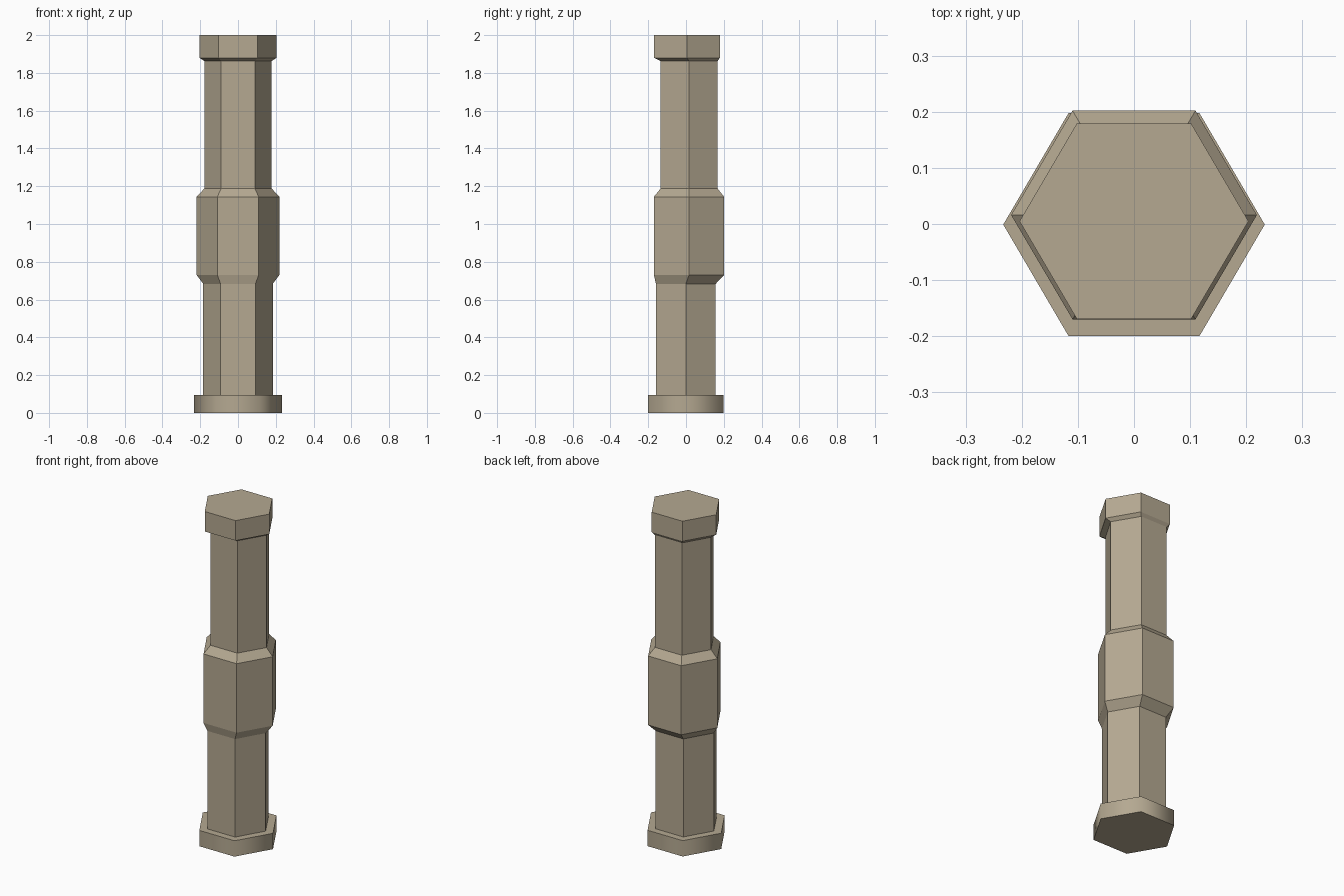
import bpy, bmesh, math

if "Cube" in bpy.data.objects:
    bpy.data.objects.remove(bpy.data.objects["Cube"])

stone = bpy.data.materials.new("tan_stone")
stone.diffuse_color = (0.46, 0.395, 0.285, 1)
stone.use_nodes = True
stone.node_tree.nodes["Principled BSDF"].inputs["Base Color"].default_value = stone.diffuse_color


def hex_loft(name, rings, cap_bottom=False, cap_top=False, smooth_sides=False):
    """Six-sided loft; each ring is (z, half width in x, y min, y max)."""
    bm = bmesh.new()
    loops = []
    for z, r, y0, y1 in rings:
        cy, ry = (y0 + y1) / 2, (y1 - y0) / math.sqrt(3)
        loops.append([bm.verts.new((r * math.cos(i * math.pi / 3),
                                    cy + ry * math.sin(i * math.pi / 3), z))
                      for i in range(6)])
    for low, high in zip(loops, loops[1:]):
        for i in range(6):
            j = (i + 1) % 6
            f = bm.faces.new((low[i], low[j], high[j], high[i]))
            f.normal_update()
            f.smooth = smooth_sides and abs(f.normal.z) < 0.5
    if cap_bottom:
        bm.faces.new(loops[0][::-1])
    if cap_top:
        bm.faces.new(loops[-1])
    if smooth_sides:
        # keep the rims crisp while the vertical sides shade smoothly
        for e in bm.edges:
            e.smooth = abs(e.verts[0].co.z - e.verts[1].co.z) > 0.01
    me = bpy.data.meshes.new(name)
    bm.to_mesh(me)
    bm.free()
    me.materials.append(stone)
    ob = bpy.data.objects.new(name, me)
    bpy.context.collection.objects.link(ob)
    return ob


# Cross-sections shared between neighbouring parts: half width, y min, y max
FOOT = (0.233, -0.2, 0.198)
LOWER = (0.184, -0.159, 0.157)
COLLAR = (0.219, -0.17, 0.202)
UPPER = (0.178, -0.134, 0.167)
CAP = (0.204, -0.169, 0.179)

# Foot slab with its shoulder ledge
hex_loft("foot", [(0, *FOOT), (0.095, *FOOT), (0.095, *LOWER)],
         cap_bottom=True, smooth_sides=True)
# Lower shaft
hex_loft("lower_shaft", [(0.095, *LOWER), (0.683, *LOWER)])
# Thick grip collar with bevelled ends
hex_loft("collar", [(0.683, *LOWER), (0.73, *COLLAR),
                    (1.144, *COLLAR), (1.188, *UPPER)])
# Upper shaft
hex_loft("upper_shaft", [(1.188, *UPPER), (1.862, *UPPER)])
# Top cap
hex_loft("cap", [(1.862, *UPPER), (1.88, *CAP), (2.0, *CAP)], cap_top=True)
